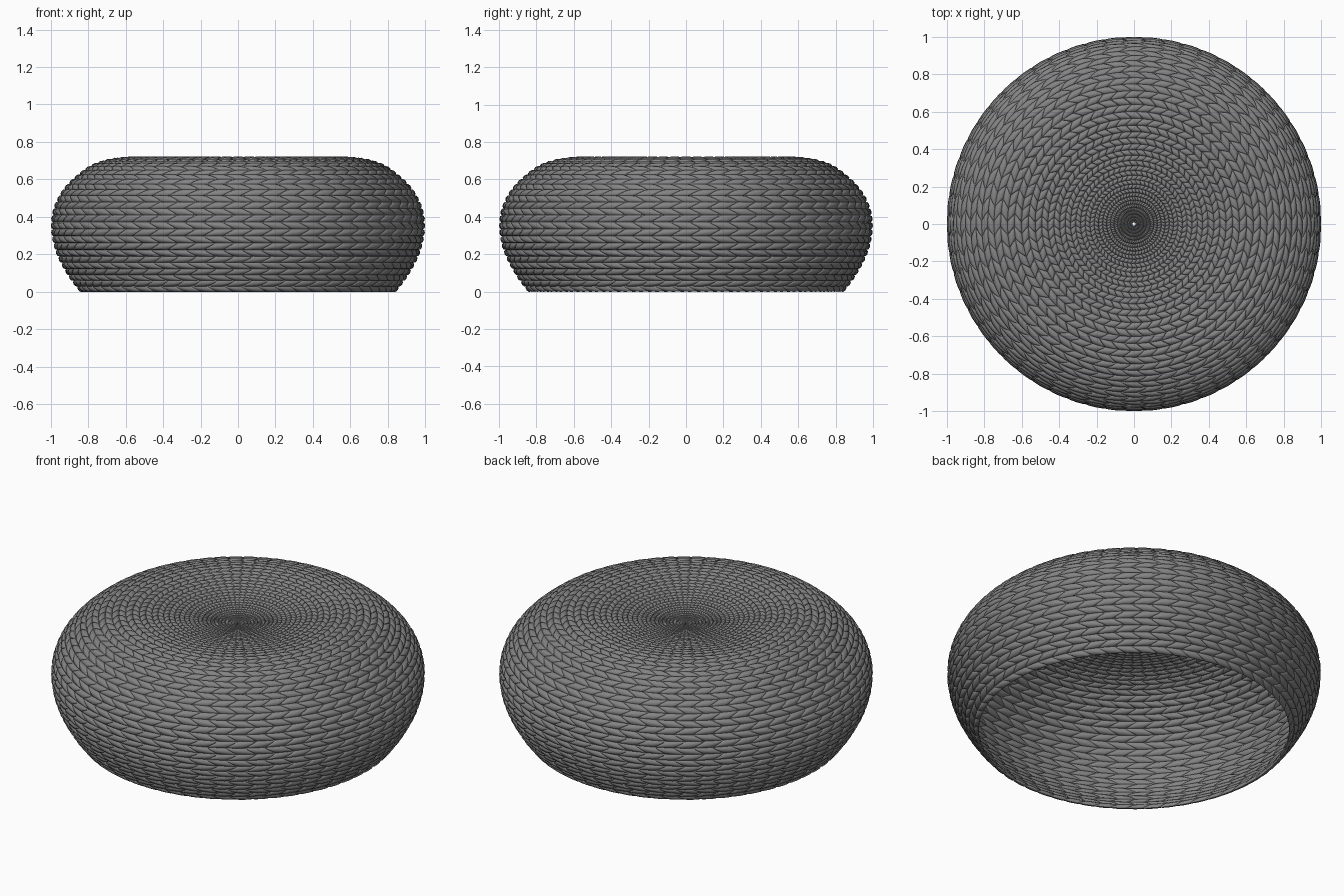
import bpy, bmesh, math
from mathutils import Vector

if "Cube" in bpy.data.objects:
    bpy.data.objects.remove(bpy.data.objects["Cube"])

# Mid-surface profile of the pouf wall (radius, height), bottom rim to top dimple
PROFILE = [(0.832, 0.0), (0.893, 0.08), (0.949, 0.18), (0.979, 0.27), (0.988, 0.36),
           (0.974, 0.447), (0.93, 0.535), (0.857, 0.612), (0.755, 0.679), (0.61, 0.709),
           (0.45, 0.703), (0.25, 0.677), (0.10, 0.655), (0.008, 0.647)]
STITCHES = 60        # stitches around each row
ROW = 0.0375         # row width on the side
HALF_THICK = 0.012
SLANT = 0.32         # lean of a stitch, in stitch lengths
ALONG, AROUND = 4, 8  # stitch resolution


def smooth_profile(points, steps=24):
    """Catmull-Rom curve through the profile points."""
    p = [Vector(q) for q in points]
    p = [2 * p[0] - p[1]] + p + [2 * p[-1] - p[-2]]
    out = []
    for i in range(1, len(p) - 2):
        a, b, c, d = p[i - 1:i + 3]
        for k in range(steps):
            t = k / steps
            out.append(0.5 * (2 * b + (c - a) * t + (2 * a - 5 * b + 4 * c - d) * t * t
                              + (3 * b - a - 3 * c + d) * t ** 3))
    return out + [p[-2]]


curve = smooth_profile(PROFILE)
lengths = [0.0]
for a, b in zip(curve, curve[1:]):
    lengths.append(lengths[-1] + (b - a).length)
TOTAL = lengths[-1]


def at(s):
    """Point and outward normal at arc length s."""
    s = min(max(s, 0.0), TOTAL)
    i = 0
    while i < len(lengths) - 2 and lengths[i + 1] < s:
        i += 1
    t = (s - lengths[i]) / (lengths[i + 1] - lengths[i])
    tan = (curve[i + 1] - curve[i]).normalized()
    return curve[i].lerp(curve[i + 1], t), Vector((tan.y, -tan.x))


# Row boundaries, getting finer towards the centre of the top
rows, s = [], 0.0
while s < TOTAL - 0.004:
    h = ROW * (0.4 + 0.6 * min(1.0, at(s)[0].x / 0.6))
    rows.append((s, min(s + h, TOTAL)))
    s += h

# Knitted cover: every row is a ring of slanted pillow-shaped stitches
verts, faces = [], []
step = math.tau / STITCHES
for n, (s0, s1) in enumerate(rows):
    lean = SLANT if n % 2 else -SLANT
    thick = HALF_THICK * min(1.0, 0.25 + 0.75 * (s1 - s0) / ROW)
    shape = []
    for i in range(ALONG + 1):
        a = -math.cos(math.pi * i / ALONG)
        taper = 0.45 + 0.55 * math.sqrt(max(0.0, 1 - a ** 4))
        for j in range(AROUND):
            ang = math.tau * j / AROUND
            b = math.cos(ang)
            p, nor = at((s0 + s1) / 2 + b * (s1 - s0) / 2)
            q = p + nor * (math.sin(ang) * thick * taper)
            shape.append((max(q.x, 0.002), q.y, (a * 0.5 + lean * b) * step))
    for k in range(STITCHES):
        base = len(verts)
        for r, z, u in shape:
            verts.append((r * math.cos(u + k * step), r * math.sin(u + k * step), z))
        for i in range(ALONG):
            for j in range(AROUND):
                m = (j + 1) % AROUND
                o = base + i * AROUND
                faces.append((o + j, o + m, o + AROUND + m, o + AROUND + j))
        faces.append(tuple(base + j for j in reversed(range(AROUND))))
        faces.append(tuple(base + ALONG * AROUND + j for j in range(AROUND)))

mesh = bpy.data.meshes.new("knitted_cover")
mesh.from_pydata(verts, [], faces)
bm = bmesh.new()
bm.from_mesh(mesh)
bmesh.ops.recalc_face_normals(bm, faces=bm.faces[:])
bm.to_mesh(mesh)
bm.free()

# Dark grey yarn
yarn = bpy.data.materials.new("dark_yarn")
yarn.diffuse_color = (0.23, 0.23, 0.23, 1)
yarn.use_nodes = True
yarn.node_tree.nodes["Principled BSDF"].inputs["Base Color"].default_value = yarn.diffuse_color
mesh.materials.append(yarn)

cover = bpy.data.objects.new("knitted_cover", mesh)
bpy.context.collection.objects.link(cover)
bpy.context.view_layer.objects.active = cover
cover.select_set(True)
bpy.ops.object.shade_smooth_by_angle(angle=math.radians(60))
